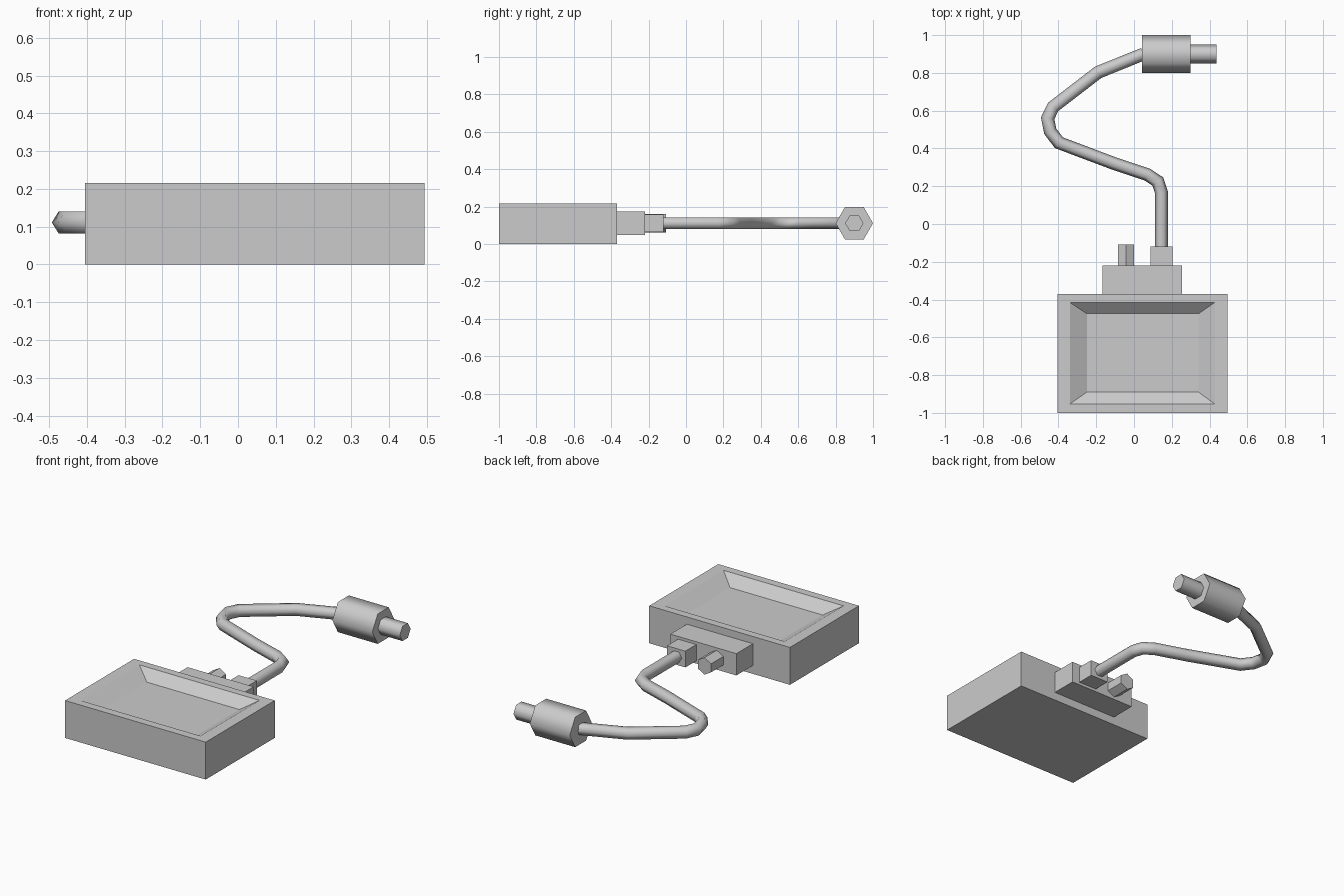
import bpy, bmesh
from math import cos, sin, pi, radians
from mathutils import Vector

if "Cube" in bpy.data.objects:
    bpy.data.objects.remove(bpy.data.objects["Cube"])

ZC = 0.111  # height of the connector axis


def finish(name, bm, smooth=False):
    bmesh.ops.recalc_face_normals(bm, faces=bm.faces)
    mesh = bpy.data.meshes.new(name)
    bm.to_mesh(mesh)
    bm.free()
    ob = bpy.data.objects.new(name, mesh)
    bpy.context.collection.objects.link(ob)
    if smooth:
        bpy.ops.object.select_all(action='DESELECT')
        ob.select_set(True)
        bpy.context.view_layer.objects.active = ob
        bpy.ops.object.shade_smooth_by_angle(angle=radians(65))
    return ob


def rect(bm, x0, x1, y0, y1, z):
    return [bm.verts.new(p) for p in ((x0, y0, z), (x1, y0, z), (x1, y1, z), (x0, y1, z))]


def loft(bm, rings, cap=True):
    for a, b in zip(rings, rings[1:]):
        n = len(a)
        for i in range(n):
            bm.faces.new((a[i], a[(i + 1) % n], b[(i + 1) % n], b[i]))
    if cap:
        bm.faces.new(rings[0])
        bm.faces.new(rings[-1])


def box(name, x0, x1, y0, y1, z0, z1):
    bm = bmesh.new()
    loft(bm, [rect(bm, x0, x1, y0, y1, z) for z in (z0, z1)])
    return finish(name, bm)


def hex_sweep(name, path, r, turn=0.0, smooth=True):
    """Hexagonal tube along a flat path, mitred at the bends."""
    pts = [Vector((x, y, ZC)) for x, y in path]
    up, bm, rings = Vector((0, 0, 1)), bmesh.new(), []
    for i, p in enumerate(pts):
        before = (p - pts[i - 1]).normalized() if i else None
        after = (pts[i + 1] - p).normalized() if i < len(pts) - 1 else None
        d0, d1 = before or after, after or before
        t = (d0 + d1).normalized()
        side = t.cross(up) / t.dot(d0)
        rings.append([bm.verts.new(p + r * (cos(a) * side + sin(a) * up))
                      for a in (turn + k * pi / 3 for k in range(6))])
    loft(bm, rings)
    return finish(name, bm, smooth)


# Main housing with a sloped recess in the top
bm = bmesh.new()
outer = (-0.405, 0.494, -1.0, -0.37)
loft(bm, [rect(bm, *outer, 0), rect(bm, *outer, 0.216),
          rect(bm, -0.34, 0.428, -0.953, -0.415, 0.216),
          rect(bm, -0.25, 0.342, -0.89, -0.475, 0.163)])
finish("housing", bm)

# Rear block, cable socket and peg
box("rear_block", -0.168, 0.254, -0.37, -0.22, 0.048, 0.174)
box("cable_socket", 0.088, 0.205, -0.22, -0.12, 0.064, 0.158)
hex_sweep("rear_peg", [(-0.042, -0.22), (-0.042, -0.108)], 0.049, pi / 6, smooth=False)

# Bent cable
hex_sweep("cable", [(0.145, -0.12), (0.145, 0.168), (0.126, 0.225), (0.07, 0.262),
                    (-0.105, 0.32), (-0.397, 0.43), (-0.443, 0.49), (-0.457, 0.56),
                    (-0.428, 0.62), (-0.19, 0.803), (0.05, 0.9)], 0.034)

# Plug body and tip
hex_sweep("plug_body", [(0.043, 0.9), (0.298, 0.9)], 0.1)
hex_sweep("plug_tip", [(0.298, 0.9), (0.438, 0.9)], 0.049)
